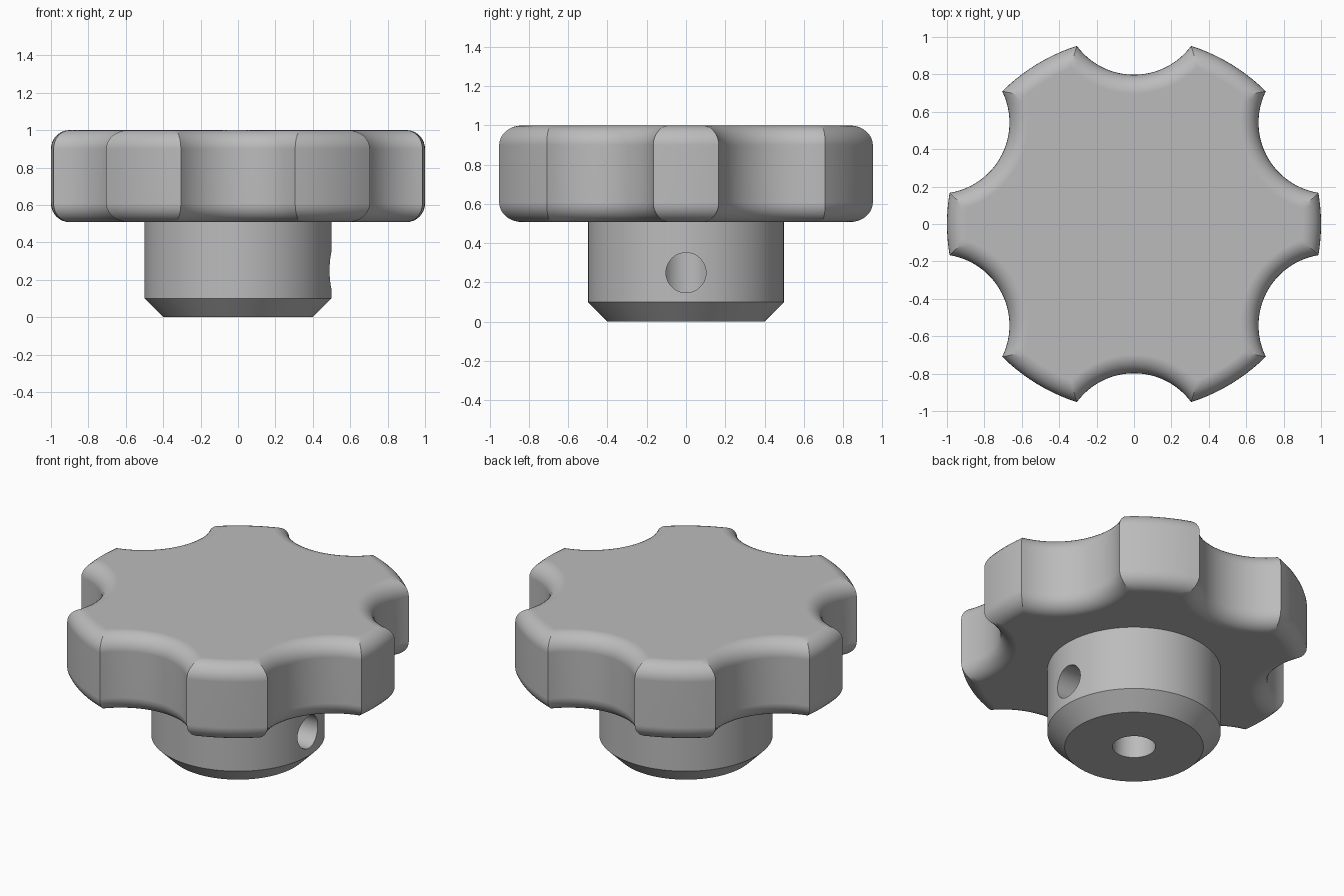
import bpy, bmesh
from math import sin, cos, acos, pi, radians
from mathutils import Matrix

cube = bpy.data.objects.get("Cube")
if cube:
    bpy.data.objects.remove(cube)

grey = bpy.data.materials.new("plain_grey")
grey.use_nodes = True
colour = (0.5, 0.5, 0.5, 1)
grey.diffuse_color = colour
grey.node_tree.nodes["Principled BSDF"].inputs["Base Color"].default_value = colour

# Grip dimensions
RADIUS, BOTTOM, TOP, FILLET = 1.0, 0.508, 1.0, 0.1
SCALLOP_R, SCALLOP_DIST = 0.38, 1.178
SCALLOPS = [radians(a) for a in (27.4, 90, 152.6, 207.4, 270, 332.6)]


def make_object(name, bm):
    bmesh.ops.recalc_face_normals(bm, faces=bm.faces)
    mesh = bpy.data.meshes.new(name)
    bm.to_mesh(mesh)
    bm.free()
    mesh.materials.append(grey)
    obj = bpy.data.objects.new(name, mesh)
    bpy.context.collection.objects.link(obj)
    return obj


def loft(name, rings):
    """Skin a stack of equal-length closed rings and cap both ends."""
    bm = bmesh.new()
    loops = [[bm.verts.new(p) for p in ring] for ring in rings]
    n = len(loops[0])
    for a, b in zip(loops, loops[1:]):
        for i in range(n):
            j = (i + 1) % n
            bm.faces.new((a[i], a[j], b[j], b[i]))
    bm.faces.new(loops[0][::-1])
    bm.faces.new(loops[-1])
    return make_object(name, bm)


def circle(r, z, n=96):
    return [(r * cos(2 * pi * i / n), r * sin(2 * pi * i / n), z) for i in range(n)]


def grip_outline(inset, z, scallop_steps=24, lobe_steps=10):
    """Round outline with scallops, offset inwards with mitred corners."""
    big, small, d = RADIUS - inset, SCALLOP_R + inset, SCALLOP_DIST
    half = acos((big**2 + d**2 - small**2) / (2 * big * d))
    sweep = acos((small**2 + d**2 - big**2) / (2 * small * d))
    pts = []
    for k, mid in enumerate(SCALLOPS):
        for i in range(scallop_steps):
            a = mid + pi + sweep - 2 * sweep * i / scallop_steps
            pts.append((d * cos(mid) + small * cos(a), d * sin(mid) + small * sin(a), z))
        following = SCALLOPS[(k + 1) % 6] + (2 * pi if k == 5 else 0)
        start, end = mid + half, following - half
        for i in range(lobe_steps):
            a = start + (end - start) * i / lobe_steps
            pts.append((big * cos(a), big * sin(a), z))
    return pts


def smooth(obj):
    bpy.ops.object.select_all(action='DESELECT')
    obj.select_set(True)
    bpy.context.view_layer.objects.active = obj
    bpy.ops.object.shade_smooth_by_angle(angle=radians(30))
    mod = obj.modifiers.new("even_normals", 'WEIGHTED_NORMAL')
    mod.keep_sharp = True


def drill(obj, radius, depth, matrix):
    """Cut a round hole and discard the cutter."""
    bm = bmesh.new()
    bmesh.ops.create_cone(bm, cap_ends=True, segments=48, radius1=radius,
                          radius2=radius, depth=depth, matrix=matrix)
    cutter = make_object("hole_cutter", bm)
    cutter.hide_render = True
    mod = obj.modifiers.new("hole", 'BOOLEAN')
    mod.operation, mod.solver, mod.object = 'DIFFERENCE', 'EXACT', cutter
    bpy.context.view_layer.objects.active = obj
    bpy.ops.object.modifier_apply(modifier=mod.name)
    bpy.data.objects.remove(cutter)


# Scalloped grip with rounded rims
steps = 8
arc = [(FILLET * (1 - sin(t)), FILLET * (1 - cos(t)))
       for t in (pi / 2 * i / steps for i in range(steps + 1))]
lower = [grip_outline(inset, BOTTOM + rise) for inset, rise in arc]
upper = [grip_outline(inset, TOP - rise) for inset, rise in reversed(arc)]
grip = loft("scalloped_grip", lower + upper)
smooth(grip)

# Hub with chamfered foot, shaft bore and set screw hole
hub = loft("hub", [circle(0.4, 0), circle(0.5, 0.1), circle(0.5, 0.53)])
drill(hub, 0.124, 1.0, Matrix.Translation((0, 0, 0)))
drill(hub, 0.102, 0.6, Matrix.Translation((0.35, 0, 0.25)) @ Matrix.Rotation(pi / 2, 4, 'Y'))
smooth(hub)
